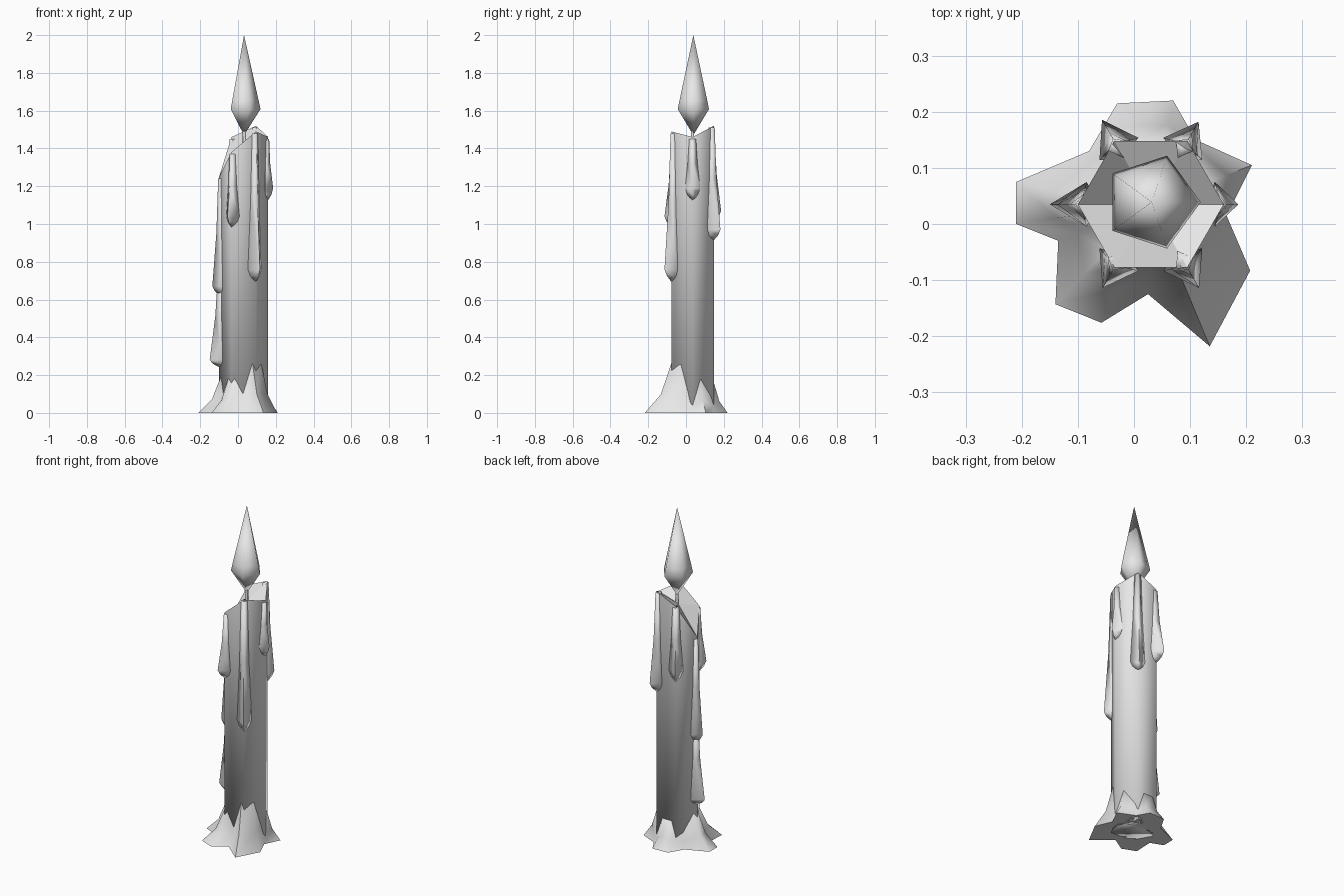
import bpy, bmesh, math
from mathutils import Vector

cube = bpy.data.objects.get("Cube")
if cube:
    bpy.data.objects.remove(cube, do_unlink=True)

wax = bpy.data.materials.new("pale_grey")
wax.use_nodes = True
wax.diffuse_color = (0.8, 0.8, 0.8, 1)
wax.node_tree.nodes["Principled BSDF"].inputs["Base Color"].default_value = wax.diffuse_color

CENTRE = Vector((0.03, 0.035, 0))
RADIUS = 0.13


def direction(degrees):
    a = math.radians(degrees)
    return Vector((math.cos(a), math.sin(a), 0))


def at(point, z):
    return Vector((point.x, point.y, z))


def loft(name, rows, sharp=80, flat_ends=True):
    """Skin closed rings of points; a one-point row ends in a fan."""
    bm = bmesh.new()
    rings = [[bm.verts.new(p) for p in row] for row in rows]
    for low, high in zip(rings, rings[1:]):
        n = max(len(low), len(high))
        for i in range(n):
            j = (i + 1) % n
            if len(low) == 1:
                quad = [low[0], high[j], high[i]]
            elif len(high) == 1:
                quad = [low[i], low[j], high[0]]
            else:
                quad = [low[i], low[j], high[j], high[i]]
            bm.faces.new(quad).smooth = True
    for ring in (rings[0], rings[-1]):
        if len(ring) > 2:
            bm.faces.new(ring).smooth = not flat_ends
    bmesh.ops.recalc_face_normals(bm, faces=bm.faces)
    mesh = bpy.data.meshes.new(name)
    bm.to_mesh(mesh)
    bm.free()
    mesh.set_sharp_from_angle(angle=math.radians(sharp))
    mesh.materials.append(wax)
    obj = bpy.data.objects.new(name, mesh)
    bpy.context.collection.objects.link(obj)
    return obj


def ring(centre, radius, z, sides):
    return [at(centre + direction(360 * i / sides) * radius, z) for i in range(sides)]


# Six-sided candle body with an uneven, slanted top
rim = [1.46, 1.52, 1.46, 1.25, 1.38, 1.49]
top = [at(p, z) for p, z in zip(ring(CENTRE, RADIUS, 0, 6), rim)]
body = loft("candle_body", [ring(CENTRE, RADIUS, 0, 6), top, [at(CENTRE, 1.42)]], 180)
for face in body.data.polygons:
    if face.normal.z > 0.3:
        face.use_smooth = False


# Wax drips running down the corners: name, corner, start, bulge, end, depth
def drip(name, corner, start, bulge, end, depth):
    out = direction(60 * corner)
    side = Vector((-out.y, out.x, 0))
    base = CENTRE + out * (RADIUS - 0.004)
    half = (start + bulge) / 2
    rows = []
    for z, w, d in ((start, 0.018, 0.005), (half, 0.026, 0.4 * depth),
                    (bulge, 0.04, depth), ((bulge + end) / 2, 0.028, 0.65 * depth)):
        back = base - out * 0.03
        rows.append([at(p, z) for p in (base + out * (d + 0.004),
                                        base + side * w - out * w * 0.3, back,
                                        base - side * w - out * w * 0.3)])
    rows.append([at(base, end)])
    loft(name, rows, 100)


drip("drip_left", 0, 1.45, 1.19, 1.12, 0.026)
drip("drip_back_left", 1, 1.51, 0.97, 0.91, 0.04)
drip("drip_back_right", 2, 1.45, 1.07, 1.0, 0.044)
drip("drip_right_upper", 3, 1.24, 0.67, 0.62, 0.036)
drip("drip_right_lower", 3, 0.75, 0.28, 0.24, 0.05)
drip("drip_front_right", 4, 1.37, 1.04, 0.98, 0.042)
drip("drip_front_left", 5, 1.48, 0.76, 0.69, 0.042)

# Pool of melted wax at the foot: outline x, y and the height it climbs
pool = [(0.21, 0.105, 0.19), (0.11, 0.15, 0.09), (0.07, 0.22, 0.17), (-0.03, 0.215, 0.17),
        (-0.08, 0.13, 0.1), (-0.21, 0.075, 0.2), (-0.21, 0, 0.2), (-0.135, -0.03, 0.1),
        (-0.14, -0.143, 0.19), (-0.058, -0.176, 0.19), (0.025, -0.125, 0.11),
        (0.135, -0.218, 0.27), (0.207, -0.083, 0.27), (0.165, 0.015, 0.1)]
foot, middle, climb = [], [], []
for x, y, height in pool:
    edge = Vector((x, y, 0))
    out = (edge - CENTRE).normalized()
    angle = math.degrees(math.atan2(out.y, out.x)) % 60 - 30
    wall = RADIUS * math.cos(math.radians(30)) / math.cos(math.radians(angle))
    skin = CENTRE + out * wall
    foot.append(edge)
    middle.append(at(skin.lerp(edge, 0.4), height * 0.36))
    climb.append(at(skin - out * 0.003, height))
loft("wax_pool", [foot, middle, climb], 75)

# Wick
wick = CENTRE + Vector((0.004, 0, 0))
loft("wick", [ring(wick, 0.009, z, 6) for z in (1.41, 1.5)], 70)

# Five-sided flame
heart = CENTRE + Vector((0.002, 0.004, 0))
loft("flame", [[at(heart, 1.47)], ring(heart, 0.087, 1.608, 5),
               ring(heart, 0.077, 1.655, 5), [at(heart, 2.0)]], 180)
